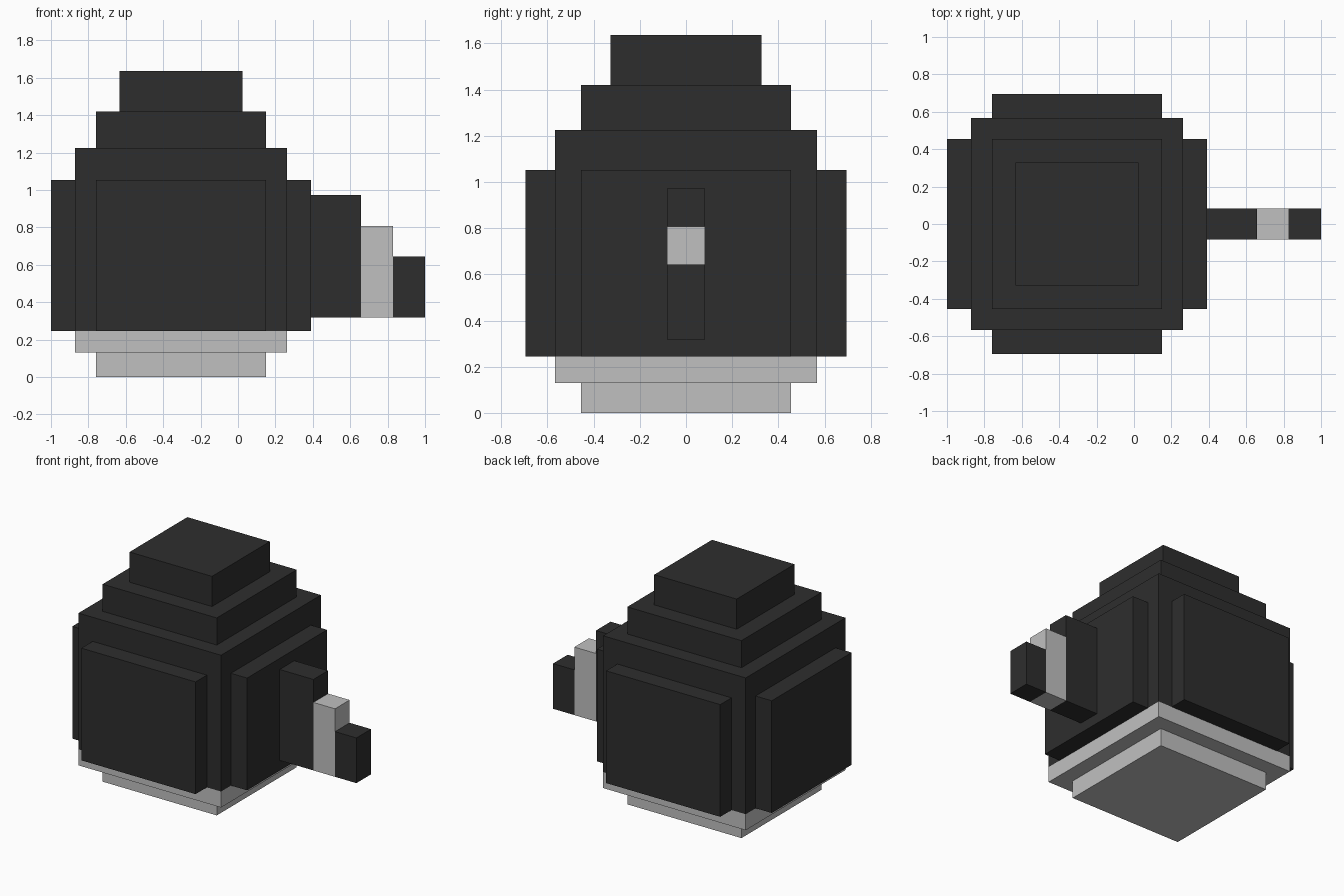
import bpy
import bmesh
from mathutils import Vector

if "Cube" in bpy.data.objects:
    bpy.data.objects.remove(bpy.data.objects["Cube"], do_unlink=True)


def make_material(name, value):
    mat = bpy.data.materials.new(name)
    mat.use_nodes = True
    color = (value, value, value, 1)
    mat.diffuse_color = color
    mat.node_tree.nodes["Principled BSDF"].inputs["Base Color"].default_value = color
    return mat


charcoal = make_material("charcoal", 0.027)
light_grey = make_material("light grey", 0.527)


def box(name, low, high, mat):
    """Flat-faced box between two opposite corners."""
    low, high = Vector(low), Vector(high)
    size = high - low
    bm = bmesh.new()
    bmesh.ops.create_cube(bm, size=1)
    bmesh.ops.scale(bm, vec=size, verts=bm.verts)
    mesh = bpy.data.meshes.new(name)
    bm.to_mesh(mesh)
    bm.free()
    mesh.materials.append(mat)
    obj = bpy.data.objects.new(name, mesh)
    obj.location = (low + high) / 2
    bpy.context.collection.objects.link(obj)
    return obj


CX = -0.305      # body axis
CORE = 0.567     # half width of the main block
PANEL = 0.454    # half width of the side panels
OUTER = 0.695    # reach of the side panels
BASE = 0.245     # where the dark body meets the pale underside

# Square tiers stacked up the body axis
tiers = [
    ("bottom_tier", PANEL, 0, 0.13, light_grey),
    ("underside_tier", CORE, 0.13, BASE, light_grey),
    ("main_body", CORE, BASE, 1.225, charcoal),
    ("shoulder_tier", PANEL, 1.225, 1.42, charcoal),
    ("top_tier", 0.328, 1.42, 1.637, charcoal),
]
for name, half, z0, z1, mat in tiers:
    box(name, (CX - half, -half, z0), (CX + half, half, z1), mat)

# Raised panels on the four sides
TOP = 1.052
box("left_panel", (CX + CORE, -PANEL, BASE), (CX + OUTER, PANEL, TOP), charcoal)
box("right_panel", (CX - OUTER, -PANEL, BASE), (CX - CORE, PANEL, TOP), charcoal)
box("front_panel", (CX - PANEL, -OUTER, BASE), (CX + PANEL, -CORE, TOP), charcoal)
box("back_panel", (CX - PANEL, CORE, BASE), (CX + PANEL, OUTER, TOP), charcoal)

# Stepped arm on the left side
arm = [
    ("arm_root", CX + OUTER, 0.658, 0.972, charcoal),
    ("arm_band", 0.658, 0.83, 0.807, light_grey),
    ("arm_tip", 0.83, 1.0, 0.643, charcoal),
]
for name, x0, x1, top, mat in arm:
    box(name, (x0, -0.083, 0.318), (x1, 0.083, top), mat)
